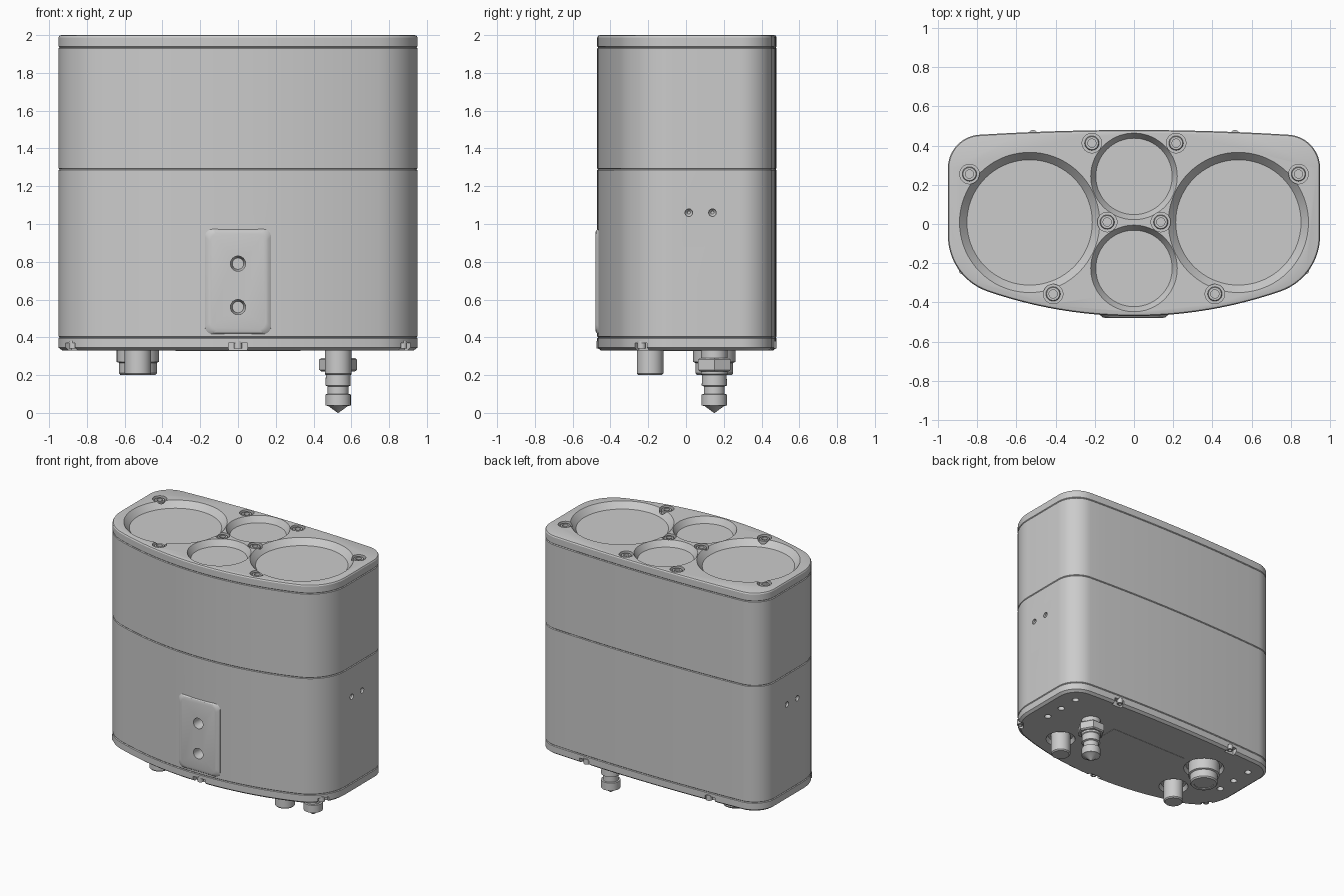
import bpy, bmesh, math
from math import sin, cos, pi, asin, sqrt
from mathutils import Matrix

if "Cube" in bpy.data.objects:
    bpy.data.objects.remove(bpy.data.objects["Cube"])


def loft(name, rings):
    """Skin equal-length closed rings and cap both ends."""
    bm = bmesh.new()
    vs = [[bm.verts.new(p) for p in r] for r in rings]
    n = len(rings[0])
    for a, b in zip(vs, vs[1:]):
        for i in range(n):
            j = (i + 1) % n
            bm.faces.new((a[i], a[j], b[j], b[i]))
    bm.faces.new(vs[0][::-1])
    bm.faces.new(vs[-1])
    bmesh.ops.recalc_face_normals(bm, faces=bm.faces)
    me = bpy.data.meshes.new(name)
    bm.to_mesh(me)
    bm.free()
    ob = bpy.data.objects.new(name, me)
    bpy.context.collection.objects.link(ob)
    return ob


def turned(name, x, y, profile, n=48):
    """Lathe of (radius, z) points around a vertical axis."""
    return loft(name, [[(x + r * cos(2 * pi * i / n), y + r * sin(2 * pi * i / n), z)
                        for i in range(n)] for r, z in profile])


def box(name, x, y, sx, sy, z0, z1, ang=0.0):
    c, s = cos(ang), sin(ang)
    pts = [(-sx, -sy), (sx, -sy), (sx, sy), (-sx, sy)]
    return loft(name, [[(x + c * u - s * v, y + s * u + c * v, z) for u, v in pts]
                       for z in (z0, z1)])


def boolean(ob, cutter, op='DIFFERENCE'):
    m = ob.modifiers.new("bool", 'BOOLEAN')
    m.object, m.operation, m.solver = cutter, op, 'EXACT'
    dg = bpy.context.evaluated_depsgraph_get()
    me = bpy.data.meshes.new_from_object(ob.evaluated_get(dg))
    ob.modifiers.clear()
    ob.data = me
    bpy.data.objects.remove(cutter)


def outline(d):
    """Housing outline, inset by d: bowed front and back, rounded corners."""
    R, r, B, b = 2.286, 0.30, 12.8, 0.17
    fy, by = R - 0.47, 0.48 - B
    fx, bx = 0.95 - r, 0.95 - b
    tf, tb = asin(fx / (R - r)), asin(bx / (B - b))
    cf = fy - sqrt((R - r) ** 2 - fx ** 2)
    cb = by + sqrt((B - b) ** 2 - bx ** 2)
    arcs = [(0, fy, R, -pi / 2, -pi / 2 + tf, 12), (fx, cf, r, -pi / 2 + tf, 0, 14),
            (bx, cb, b, 0, pi / 2 - tb, 14), (0, by, B, pi / 2 - tb, pi / 2, 8)]
    half = []
    for cx, cy, rad, a0, a1, n in arcs:
        for i in range(n + 1):
            a = a0 + (a1 - a0) * i / n
            p = (cx + (rad - d) * cos(a), cy + (rad - d) * sin(a))
            if not half or math.dist(half[-1], p) > 1e-5:
                half.append(p)
    return half + [(-x, y) for x, y in half[-2:0:-1]]


def section(name, levels):
    return loft(name, [[(x, y, z) for x, y in outline(d)] for z, d in levels])


# Housing shells, with small chamfers forming the seams
G = 0.005
base = section("base_plate", [(0.33, 0.02), (0.345, 0), (0.395, 0), (0.40, G)])
lower = section("lower_housing", [(0.40, G), (0.405, 0), (1.285, 0), (1.29, G)])
upper = section("upper_housing", [(1.29, G), (1.295, 0), (1.93, 0), (1.935, G)])
lid = section("lid", [(1.935, G), (1.94, 0), (1.988, 0), (1.997, 0.005), (2.0, 0.014)])


# Raised mounting pad on the front with two holes
def pad_ring(y, hx, hz, r=0.045, n=8):
    pts = []
    for k, (sx, sz) in enumerate([(1, 1), (-1, 1), (-1, -1), (1, -1)]):
        for i in range(n + 1):
            a = k * pi / 2 + i * pi / 2 / n
            pts.append((sx * (hx - r) + r * cos(a), y, 0.695 + sz * (hz - r) + r * sin(a)))
    return pts


boolean(lower, loft("pad", [pad_ring(-0.42, 0.185, 0.285), pad_ring(-0.464, 0.175, 0.28),
                            pad_ring(-0.476, 0.16, 0.27), pad_ring(-0.48, 0.147, 0.257)]), 'UNION')
for z in (0.56, 0.79):
    c = turned("cut", 0, 0, [(0.03, -0.05), (0.04, 0), (0.04, 0.1)], 32)
    c.data.transform(Matrix.Translation((0, -0.45, z)) @ Matrix.Rotation(pi / 2, 4, 'X'))
    boolean(lower, c)

# Small pairs of holes on both sides
for s in (-1, 1):
    for y in (0.015, 0.14):
        c = turned("cut", 0, 0, [(0.008, -0.03), (0.02, -0.015), (0.02, 0.05)], 24)
        c.data.transform(Matrix.Translation((s * 0.95, y, 1.06)) @ Matrix.Rotation(s * pi / 2, 4, 'Y'))
        boolean(lower, c)

# Lid: conical lens recesses
lenses = [(-0.533, 0.008, 0.32, 0.358), (0.533, 0.008, 0.32, 0.358),
          (0, 0.243, 0.195, 0.221), (0, -0.227, 0.195, 0.221)]
for x, y, r0, r1 in lenses:
    boolean(lid, turned("cut", x, y, [(r0, 1.955), (r1, 2.0), (r1, 2.05)], 72))

# Lid: counterbored socket screws
for px, y in [(0.84, 0.255), (0.215, 0.413), (0.137, 0.01), (0.413, -0.357)]:
    for x in (-px, px):
        boolean(lid, turned("cut", x, y, [(0.05, 1.965), (0.05, 2.05)], 32))
        turned("lid_screw", x, y, [(0.037, 1.95), (0.037, 1.988), (0.033, 1.993),
                                   (0.021, 1.993), (0.021, 1.975)], 24)

# Base: edge notches with retaining screws
notches = [(0, -0.47, 0.05, 0), (0.53, 0.47, 0.04, 0), (-0.53, 0.47, 0.04, 0),
           (0.89, -0.24, 0.04, pi / 2 - 0.65), (-0.89, -0.24, 0.04, -pi / 2 + 0.65)]
for x, y, w, a in notches:
    boolean(base, box("cut", x, y, w, 0.04, 0.30, 0.37, a))
    k = 1 - 0.018 / math.hypot(x, y)
    turned("base_screw", x * k, y * k, [(0.012, 0.352), (0.012, 0.34), (0.022, 0.34), (0.022, 0.38)], 20)

# Base: threaded holes and connector recesses
for s in (-1, 1):
    for y in (0.0, 0.15, 0.31):
        boolean(base, turned("cut", s * 0.81, y, [(0.024, 0.30), (0.024, 0.37)], 24))
for x, y, r in [(-0.53, -0.19, 0.105), (0.53, -0.19, 0.105), (-0.53, 0.15, 0.145)]:
    boolean(base, turned("cut", x, y, [(r, 0.30), (r, 0.33), (r - 0.015, 0.36)], 48))
box("label_panel", 0, 0.0, 0.33, 0.17, 0.328, 0.34)

# Connectors underneath
for x in (-0.53, 0.53):
    turned("round_plug", x, -0.19, [(0.07, 0.37), (0.07, 0.208), (0.062, 0.2)])
turned("large_connector", -0.53, 0.15, [(0.112, 0.37), (0.112, 0.27), (0.1, 0.265), (0.1, 0.21),
                                        (0.092, 0.2), (0.07, 0.2), (0.07, 0.205)])
turned("hose_nut", 0.53, 0.15, [(0.09, 0.22), (0.1, 0.228), (0.1, 0.282), (0.09, 0.29)], 6)
turned("hose_fitting", 0.53, 0.15, [(0.07, 0.34), (0.07, 0.205), (0.065, 0.2), (0.067, 0.145),
                                    (0.055, 0.14), (0.055, 0.10), (0.067, 0.098), (0.067, 0.04),
                                    (0.05, 0.035), (0.002, 0.0)])

# Smooth shading with crisp edges
for ob in list(bpy.context.scene.objects):
    bpy.ops.object.select_all(action='DESELECT')
    ob.select_set(True)
    bpy.context.view_layer.objects.active = ob
    bpy.ops.object.shade_smooth_by_angle(angle=math.radians(25))
